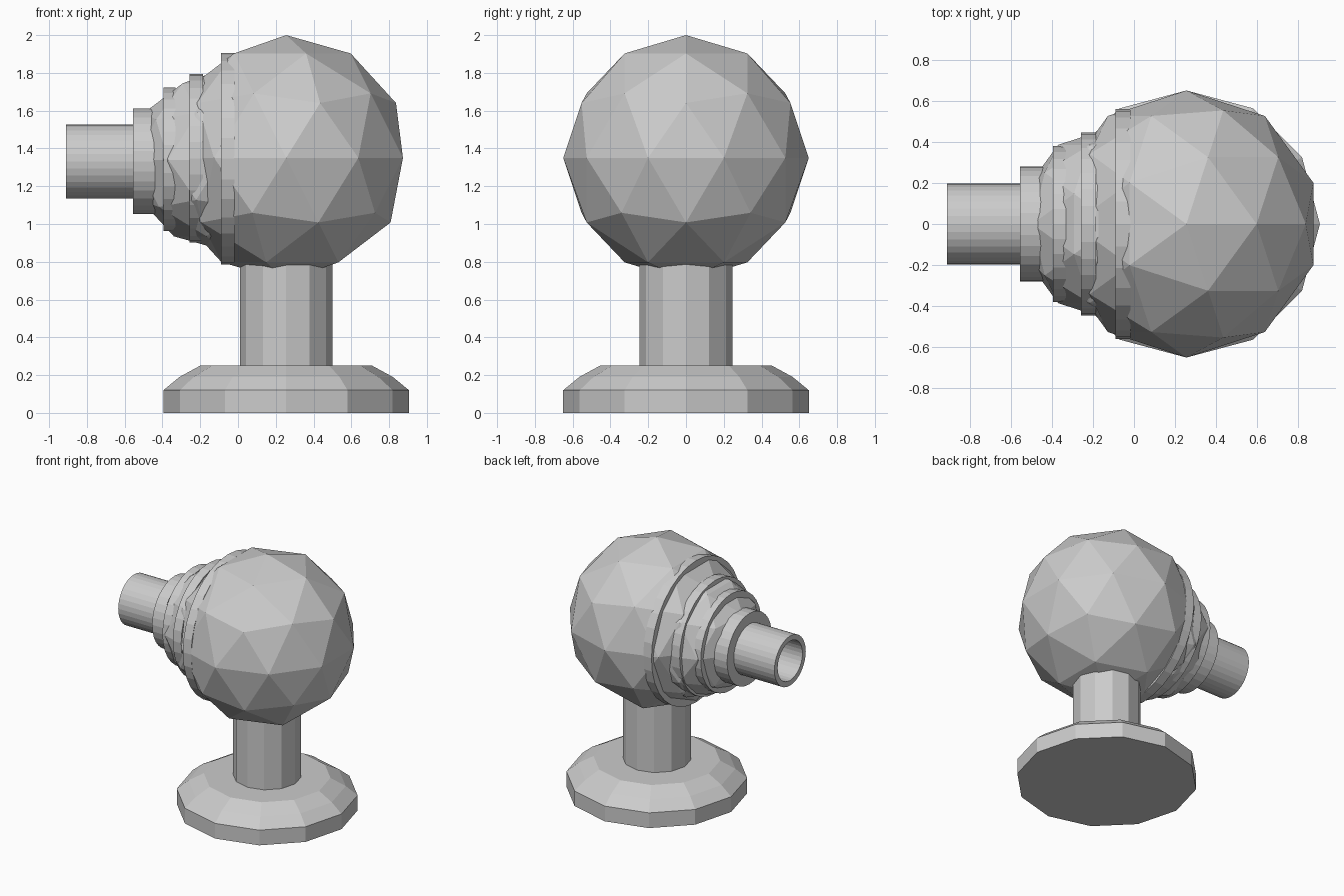
import bpy, bmesh
from math import cos, sin, pi

if "Cube" in bpy.data.objects:
    bpy.data.objects.remove(bpy.data.objects["Cube"])

CX = 0.255  # shared axis of pedestal and large ball


def lathe(name, profile, sides, loc, along_x=False):
    """Revolve (radius, height) points; radius 0 closes at the axis."""
    bm = bmesh.new()
    rings = []
    for r, h in profile:
        ring = []
        for i in range(1 if r == 0 else sides):
            a = 2 * pi * i / sides
            u, v = r * cos(a), r * sin(a)
            ring.append(bm.verts.new((h, u, v) if along_x else (u, v, h)))
        rings.append(ring)
    for a, b in zip(rings, rings[1:]):
        for i in range(sides):
            j = (i + 1) % sides
            quad = [a[i % len(a)], a[j % len(a)], b[j % len(b)], b[i % len(b)]]
            bm.faces.new(list(dict.fromkeys(quad)))
    bmesh.ops.recalc_face_normals(bm, faces=bm.faces)
    mesh = bpy.data.meshes.new(name)
    bm.to_mesh(mesh)
    bm.free()
    obj = bpy.data.objects.new(name, mesh)
    obj.location = loc
    bpy.context.collection.objects.link(obj)
    return obj


def ball(name, radius, loc):
    bpy.ops.mesh.primitive_ico_sphere_add(subdivisions=2, radius=radius, location=loc)
    bpy.context.object.name = name


# Round foot with a stepped bevel
lathe("base", [(0, 0), (0.65, 0), (0.65, 0.12), (0.565, 0.19), (0.455, 0.25), (0, 0.25)],
      12, (CX, 0, 0))

# Column
lathe("column", [(0, 0.2), (0.245, 0.2), (0.245, 0.8), (0, 0.8)], 12, (CX, 0, 0))

# Large body and the smaller ball behind the rings
ball("body", 0.65, (CX, 0, 1.35))
ball("nozzle_ball", 0.476, (-0.09, 0, 1.34))

# Stepped rings: x start, x end, radius, centre height
for i, (x0, x1, r, z) in enumerate([(-0.555, -0.44, 0.28, 1.332),
                                    (-0.395, -0.33, 0.38, 1.343),
                                    (-0.257, -0.185, 0.446, 1.348),
                                    (-0.09, -0.018, 0.56, 1.346)]):
    lathe(f"ring_{i + 1}", [(0, x0), (r, x0), (r, x1), (0, x1)], 32, (0, 0, z), True)

# Hollow spout
lathe("spout", [(0, -0.56), (0.155, -0.56), (0.155, -0.91), (0.196, -0.91),
                (0.196, -0.54), (0, -0.54)], 32, (0, 0, 1.332), True)
